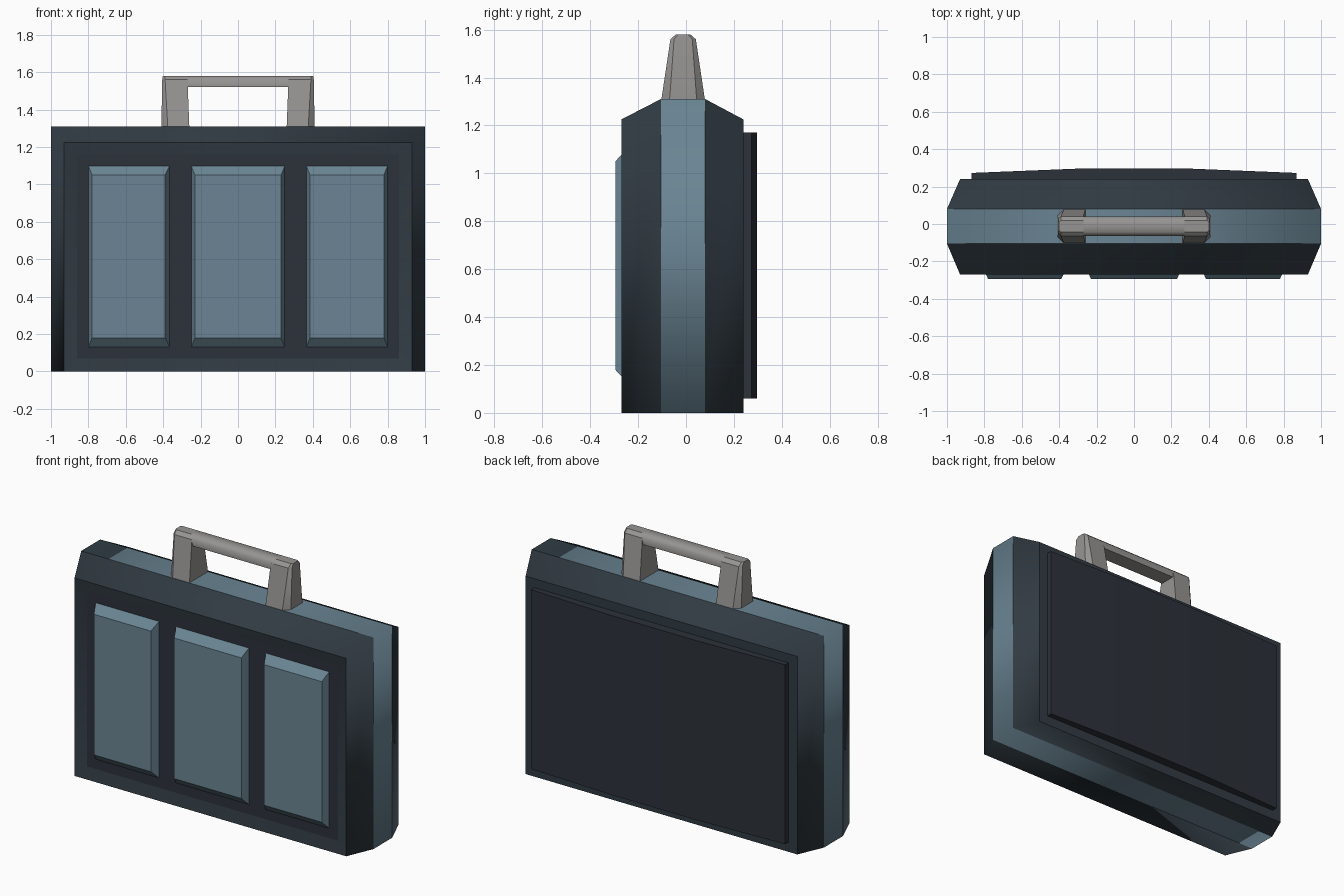
import bpy, bmesh

if "Cube" in bpy.data.objects:
    bpy.data.objects.remove(bpy.data.objects["Cube"])


def material(name, rgb):
    m = bpy.data.materials.new(name)
    m.diffuse_color = (*rgb, 1)
    m.use_nodes = True
    m.node_tree.nodes["Principled BSDF"].inputs["Base Color"].default_value = m.diffuse_color
    return m


SHELL = material("dark slate shell", (0.031, 0.044, 0.056))
PANEL = material("charcoal panel", (0.025, 0.031, 0.042))
BLUE = material("steel blue", (0.145, 0.235, 0.295))
GREY = material("handle grey", (0.31, 0.30, 0.29))


def loft(name, rings, mats, side_mat=None, cap_mats=(0, 0), sharp_rings=False, angle=0.6):
    """Skin a list of equal-length point rings and cap both ends."""
    bm = bmesh.new()
    vs = [[bm.verts.new(p) for p in r] for r in rings]
    n = len(rings[0])
    for i in range(len(rings) - 1):
        for j in range(n):
            k = (j + 1) % n
            f = bm.faces.new((vs[i][j], vs[i][k], vs[i + 1][k], vs[i + 1][j]))
            f.material_index = side_mat[i] if side_mat else 0
    bm.faces.new(vs[0]).material_index = cap_mats[0]
    bm.faces.new(vs[-1]).material_index = cap_mats[1]
    bmesh.ops.recalc_face_normals(bm, faces=bm.faces)
    if sharp_rings:
        for f in bm.faces:
            f.smooth = True
        for ring in vs:
            for j in range(n):
                bm.edges.get((ring[j], ring[(j + 1) % n])).smooth = False
    me = bpy.data.meshes.new(name)
    bm.to_mesh(me)
    bm.free()
    for m in mats:
        me.materials.append(m)
    ob = bpy.data.objects.new(name, me)
    bpy.context.collection.objects.link(ob)
    if not sharp_rings:
        bpy.ops.object.select_all(action='DESELECT')
        ob.select_set(True)
        bpy.context.view_layer.objects.active = ob
        bpy.ops.object.shade_smooth_by_angle(angle=angle)
    return ob


def rect(x0, x1, z0, z1, y):
    return [(x0, y, z0), (x1, y, z0), (x1, y, z1), (x0, y, z1)]


# Case body: recessed front, sloped rims, blue band around the middle
loft("case_body", [
    rect(-0.86, 0.86, 0.07, 1.16, -0.25),
    rect(-0.93, 0.93, 0.0, 1.225, -0.27),
    rect(-1.0, 1.0, 0.0, 1.31, -0.105),
    rect(-1.0, 1.0, 0.0, 1.31, 0.08),
    rect(-0.93, 0.93, 0.0, 1.225, 0.24),
], [SHELL, PANEL, BLUE], side_mat=[0, 0, 2, 0], cap_mats=(1, 0), sharp_rings=True)

# Three raised front tiles
for name, x0, x1, a0, a1 in (("left", -0.80, -0.365, -0.78, -0.39),
                             ("middle", -0.25, 0.25, -0.23, 0.23),
                             ("right", 0.365, 0.80, 0.385, 0.78)):
    loft(name + "_front_tile", [rect(x0, x1, 0.13, 1.10, -0.249),
                                rect(a0, a1, 0.18, 1.05, -0.295)], [BLUE])

# Slightly bowed back plate
bow = [(-0.87, 0.23), (0.87, 0.23), (0.87, 0.273), (0.3, 0.296), (-0.3, 0.296), (-0.87, 0.273)]
loft("back_plate", [[(x, y, z) for x, y in bow] for z in (0.06, 1.17)], [PANEL])


# Handle legs, tapering upwards with clipped outer corners
def leg_ring(s, z, x0, x1, h, c):
    pts = [(x0, -h), (x1 - c, -h), (x1, -h + c), (x1, h - c), (x1 - c, h), (x0, h)]
    return [(s * x, y - 0.012, z) for x, y in pts]


for s, name in ((-1, "left"), (1, "right")):
    loft(name + "_handle_leg", [
        leg_ring(s, 1.30, 0.26, 0.41, 0.092, 0.035),
        leg_ring(s, 1.56, 0.27, 0.405, 0.053, 0.015),
        leg_ring(s, 1.58, 0.27, 0.402, 0.03, 0.01)], [GREY])

# Handle grip bar
grip = [(-0.05, 1.52), (-0.053, 1.56), (-0.03, 1.58), (0.03, 1.58), (0.053, 1.56), (0.05, 1.52)]
loft("handle_grip", [[(x, y - 0.012, z) for y, z in grip] for x in (-0.29, 0.29)], [GREY], angle=1.0)
